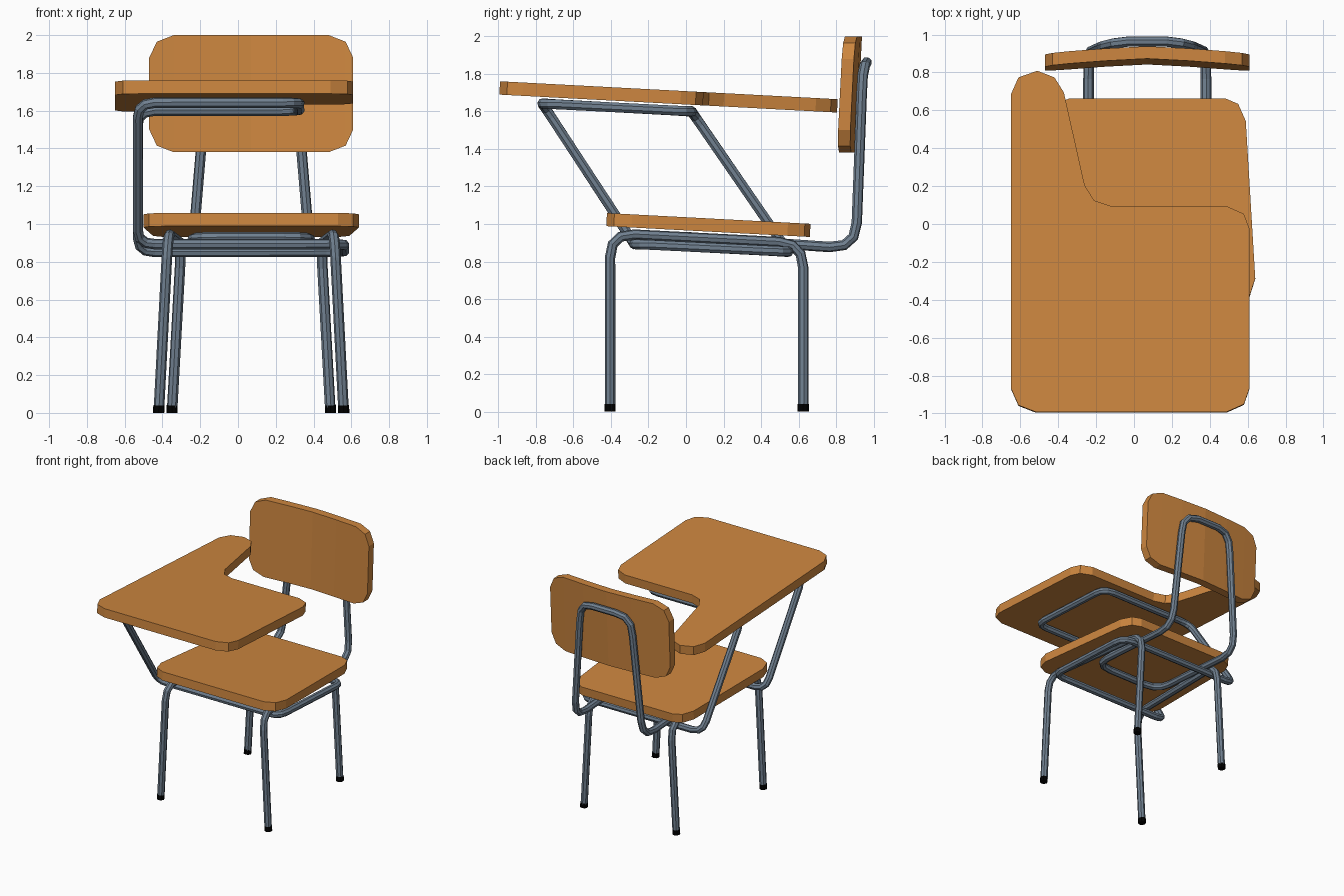
import bpy, bmesh
from mathutils import Vector

if "Cube" in bpy.data.objects:
    bpy.data.objects.remove(bpy.data.objects["Cube"])

CX = 0.07      # symmetry line of the chair (the desk overhangs to the left)
R = 0.028      # tube radius


def material(name, rgb):
    m = bpy.data.materials.new(name)
    m.diffuse_color = (*rgb, 1)
    m.use_nodes = True
    m.node_tree.nodes["Principled BSDF"].inputs["Base Color"].default_value = m.diffuse_color
    return m


wood = material("warm wood", (0.61, 0.24, 0.05))
steel = material("grey steel", (0.162, 0.216, 0.279))
rubber = material("black rubber", (0, 0, 0))


def add(name, mesh, mat):
    mesh.materials.clear()
    mesh.materials.append(mat)
    ob = bpy.data.objects.new(name, mesh)
    bpy.context.collection.objects.link(ob)
    return ob


def fillet(pts, d, closed=False):
    """Round the corners of a path with short arcs."""
    pts = [Vector(p) for p in pts]
    n, out = len(pts), []
    for i, p in enumerate(pts):
        if not closed and i in (0, n - 1):
            out.append(p)
            continue
        a = p + (pts[i - 1] - p).normalized() * d
        b = p + (pts[(i + 1) % n] - p).normalized() * d
        for t in (0, 1 / 3, 2 / 3, 1):
            out.append(a * (1 - t) ** 2 + p * 2 * t * (1 - t) + b * t * t)
    return out


def tube(name, pts, mat, closed=False, r=R):
    cu = bpy.data.curves.new(name, 'CURVE')
    cu.dimensions = '3D'
    cu.bevel_depth, cu.bevel_resolution, cu.use_fill_caps = r, 2, True
    sp = cu.splines.new('POLY')
    sp.points.add(len(pts) - 1)
    for q, p in zip(sp.points, pts):
        q.co = (*p, 1)
    sp.use_cyclic_u = closed
    sp.use_smooth = False
    tmp = bpy.data.objects.new("tmp", cu)
    bpy.context.collection.objects.link(tmp)
    bpy.context.view_layer.update()
    dg = bpy.context.evaluated_depsgraph_get()
    me = bpy.data.meshes.new_from_object(tmp.evaluated_get(dg))
    bpy.data.objects.remove(tmp)
    return add(name, me, mat)


def board(name, outline, z0, slope, thick):
    """Flat board, underside height z0 + slope * y."""
    bm = bmesh.new()
    f = bm.faces.new([bm.verts.new((x, y, z0 + slope * y)) for x, y in outline])
    new = bmesh.ops.extrude_face_region(bm, geom=[f])['geom']
    up = Vector((0, -slope, 1)).normalized() * thick
    bmesh.ops.translate(bm, vec=up, verts=[g for g in new if isinstance(g, bmesh.types.BMVert)])
    bmesh.ops.recalc_face_normals(bm, faces=bm.faces)
    me = bpy.data.meshes.new(name)
    bm.to_mesh(me)
    return add(name, me, wood)


# Writing desk with arm rest
board("desk_top", [
    (-.65, -.87), (-.61, -.96), (-.52, -.995), (.49, -.995), (.58, -.955), (.61, -.87),
    (.61, -.03), (.58, .05), (.49, .09), (-.12, .09), (-.21, .12), (-.26, .20),
    (-.37, .69), (-.42, .77), (-.51, .805), (-.61, .77), (-.65, .68)], 1.637, -.053, .071)

# Seat, wider at the front
half = [(.46, -.425), (.54, -.385), (.57, -.29), (.52, .54), (.48, .63), (.41, .66)]
board("seat", [(CX + x, y) for x, y in half] + [(CX - x, y) for x, y in reversed(half)],
      .966, -.053, .07)

# Backrest: bent board built from columns (offset from centre, half height)
cols = [(.54, .19), (.50, .275), (.41, .31), (.22, .31)]
cols = [(-x, h) for x, h in cols] + [(0, .31)] + [(x, h) for x, h in reversed(cols)]
bm = bmesh.new()
rings = []
for x, h in cols:
    ring = []
    for dy, s in ((0, -1), (0, 1), (.065, 1), (.065, -1)):
        z = 1.69 + s * h
        y = .805 + .05 * (z - 1.38) + .037 * (1 - (abs(x) / .54) ** 1.3) + dy
        ring.append(bm.verts.new((CX + x, y, z)))
    rings.append(ring)
for a, b in zip(rings, rings[1:]):
    for i in range(4):
        j = (i + 1) % 4
        bm.faces.new((a[i], a[j], b[j], b[i]))
bm.faces.new(rings[0])
bm.faces.new(rings[-1])
bmesh.ops.recalc_face_normals(bm, faces=bm.faces)
me = bpy.data.meshes.new("backrest")
bm.to_mesh(me)
add("backrest", me, wood)

# Side frames: front leg, seat rail and back leg in one bent tube, plus foot caps
for side, s in (("left", -1), ("right", 1)):
    path = [(CX + s * .488, -.405, .03), (CX + s * .44, -.405, .95),
            (CX + s * .37, .625, .897), (CX + s * .418, .625, .03)]
    tube(side + "_leg_frame", fillet(path, .13), steel)
    for part, x, y in (("front", .489, -.405), ("back", .419, .625)):
        tube(f"{side}_{part}_foot", [(CX + s * (x + .001), y, 0), (CX + s * x, y, .04)],
             rubber, r=.0295)

# Desk support: one closed loop under the desk, down the left and under the seat
tube("desk_support", fillet([
    (.325, -.765, 1.642), (.325, .03, 1.60), (-.53, .03, 1.60), (-.53, .545, .852),
    (.562, .545, .852), (.562, -.275, .893), (-.53, -.275, .893), (-.53, -.765, 1.642)],
    .09, True), steel, True)

# Backrest support: closed loop under the seat and up behind the backrest
w = .31
lower = fillet([(CX, 0, .93), (CX + w, 0, .93), (CX + w, .905, .868), (CX + .24, .937, 1.70)], .14)[1:]
arch = [(CX + .225, .942, 1.79), (CX + .18, .953, 1.845), (CX + .10, .963, 1.862)]
right = [Vector(p) for p in lower + arch]
left = [Vector((2 * CX - p.x, p.y, p.z)) for p in reversed(right)]
tube("backrest_support", right + left, steel, True)
